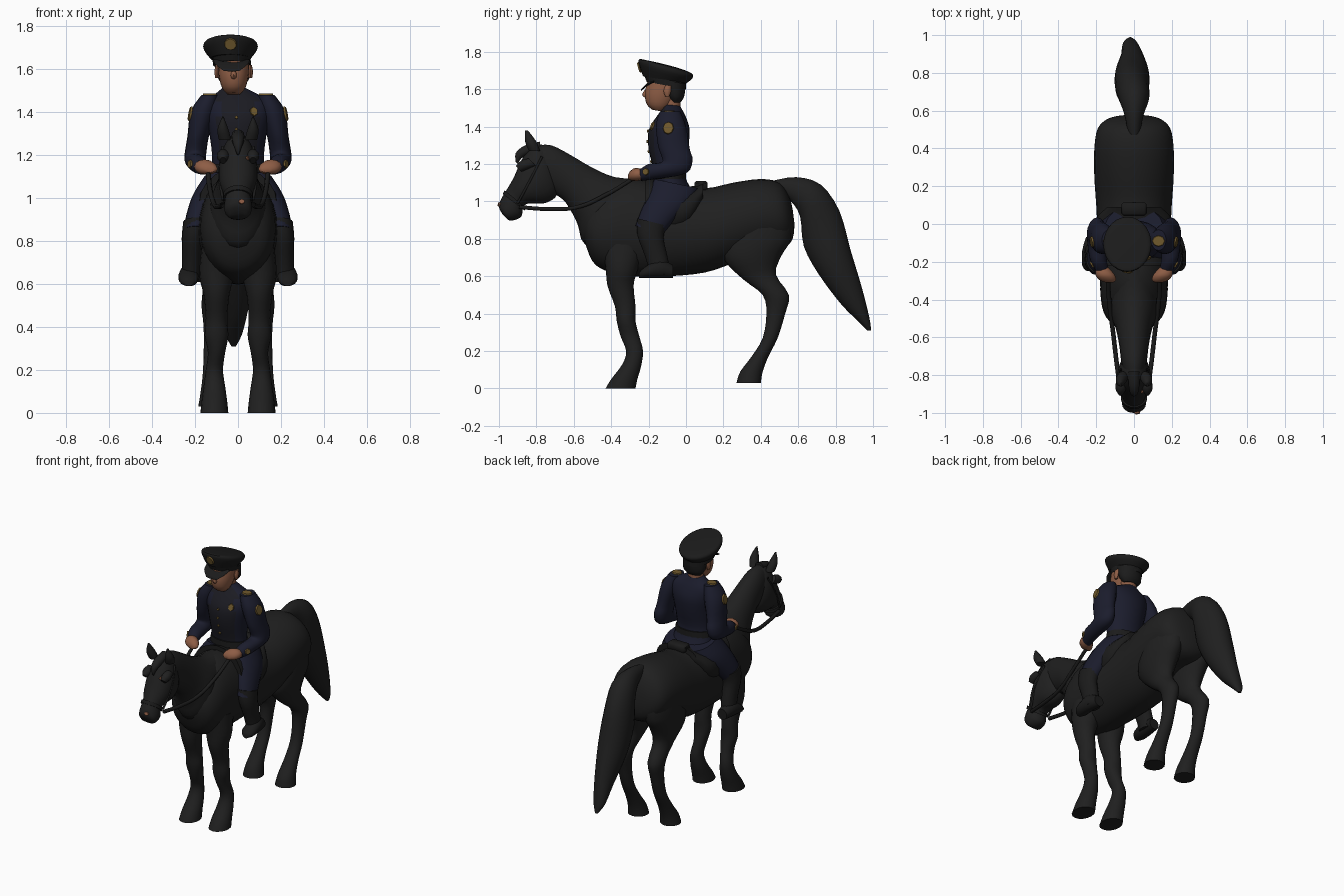
import bpy, bmesh, math
from mathutils import Vector

cube = bpy.data.objects.get("Cube")
if cube:
    bpy.data.objects.remove(cube, do_unlink=True)


def material(name, colour):
    mat = bpy.data.materials.new(name)
    mat.use_nodes = True
    mat.diffuse_color = (*colour, 1)
    mat.node_tree.nodes["Principled BSDF"].inputs["Base Color"].default_value = (*colour, 1)
    return mat


COAT = material("black coat", (.014, .014, .014))
LEATHER = material("black leather", (.011, .011, .011))
NAVY = material("navy cloth", (.011, .012, .026))
DARK = material("dark navy cloth", (.011, .011, .016))
SKIN = material("skin", (.27, .11, .06))
GOLD = material("gold", (.16, .1, .026))
parts = []


def add_object(name, bm, mat):
    bmesh.ops.recalc_face_normals(bm, faces=bm.faces)
    mesh = bpy.data.meshes.new(name)
    bm.to_mesh(mesh)
    bm.free()
    mesh.materials.append(mat)
    obj = bpy.data.objects.new(name, mesh)
    bpy.context.collection.objects.link(obj)
    parts.append(obj)
    return obj


def catmull(a, b, c, d, t):
    return (b * 2 + (c - a) * t + (a * 2 - b * 5 + c * 4 - d) * t * t
            + (b * 3 - a - c * 3 + d) * t * t * t) / 2


def loft(name, mat, stations, x=0, sides=20, steps=3, side=1):
    """Skin elliptical rings. Each station, in hundredths, holds two opposite
    edge points (y, z, y, z), the half width and an optional x centre."""
    rows = [s if len(s) > 5 else (*s, x) for s in stations]
    ends = [rows[0]] + rows + [rows[-1]]
    dense = []
    for a, b, c, d in zip(ends, ends[1:], ends[2:], ends[3:]):
        for k in range(steps):
            dense.append([catmull(*v, k / steps) for v in zip(a, b, c, d)])
    dense.append(rows[-1])
    bm = bmesh.new()
    rings = []
    for y1, z1, y2, z2, width, cx in dense:
        ring = []
        for i in range(sides):
            angle = math.tau * i / sides
            c, s = math.cos(angle), math.sin(angle)
            p = Vector((side * (cx + width * s), (y1 + y2 + (y1 - y2) * c) / 2,
                        (z1 + z2 + (z1 - z2) * c) / 2))
            ring.append(bm.verts.new(p / 100))
        rings.append(ring)
    for r, q in zip(rings, rings[1:]):
        for i in range(sides):
            j = (i + 1) % sides
            bm.faces.new((r[i], r[j], q[j], q[i]))
    bm.faces.new(rings[0])
    bm.faces.new(rings[-1])
    return add_object(name, bm, mat)


def pair(name, mat, stations, **options):
    return [loft(f"{word}_{name}", mat, stations, side=s, **options)
            for word, s in (("left", 1), ("right", -1))]


def plate(name, mat, target, spot, width, height, sides=10):
    """Thin disc lying on the nearest surface of the target."""
    bpy.context.view_layer.update()
    _, place, normal, _ = target.closest_point_on_mesh(Vector(spot))
    bm = bmesh.new()
    bmesh.ops.create_cone(bm, cap_ends=True, segments=sides, radius1=1, radius2=.9, depth=.009)
    bmesh.ops.scale(bm, vec=(width, height, 1), verts=bm.verts)
    turn = normal.to_track_quat("Z", "Y").to_matrix().to_4x4()
    bmesh.ops.transform(bm, matrix=turn, verts=bm.verts)
    bmesh.ops.translate(bm, vec=place + normal * .003, verts=bm.verts)
    return add_object(name, bm, mat)


def strap(name, points, thickness):
    curve = bpy.data.curves.new(name, "CURVE")
    curve.dimensions = "3D"
    curve.bevel_depth = thickness
    curve.bevel_resolution = 1
    spline = curve.splines.new("BEZIER")
    spline.bezier_points.add(len(points) - 1)
    for knot, p in zip(spline.bezier_points, points):
        knot.co = p
        knot.handle_left_type = knot.handle_right_type = "AUTO"
    curve.materials.append(LEATHER)
    bpy.context.collection.objects.link(bpy.data.objects.new(name, curve))


# Horse body, neck and head
loft("horse_body", COAT, [
    (-55, 86, -54, 78, 5), (-53, 96, -50, 68, 13), (-44, 106, -43, 63, 17),
    (-30, 112, -30, 60, 18), (-10, 109, -10, 60, 19), (10, 107, 10, 62, 20),
    (25, 110, 25, 67, 21), (40, 112, 40, 73, 21), (50, 110, 52, 75, 19),
    (55, 103, 57, 80, 13), (57, 96, 58, 88, 4)], sides=28)
loft("horse_neck", COAT, [
    (-24, 112, -38, 75, 11), (-38, 113, -54, 77, 13), (-50, 118, -58, 88, 10),
    (-62, 125, -64, 99, 8), (-72, 130, -70, 104, 7), (-80, 130, -76, 108, 6)])
head = loft("horse_head", COAT, [
    (-75, 130, -68, 107, 5), (-82, 130, -70, 102, 8), (-88, 122, -76, 99, 9),
    (-92, 113, -84, 99, 8), (-96, 106, -87, 97, 6), (-99, 101, -88, 92, 6.5),
    (-100, 97, -92, 90, 6), (-98, 93, -95, 90, 4)])
pair("horse_ear", COAT, [(-84, 127, -78, 127, 3, 6), (-86, 132, -80, 132, 2.7, 7),
                         (-86, 138, -84.5, 138, .3, 7)], sides=10)
pair("horse_brow", COAT, [(-84, 123, -80, 119, 2, 7), (-88, 122, -85, 117, 3, 7),
                          (-91, 119, -88, 116, 1.5, 7)], sides=10)
loft("forelock", COAT, [(-78, 132, -78, 127, 3), (-86, 130, -84, 125, 3),
                        (-91, 126, -88, 123, 2), (-91, 121, -90, 120, .5)], sides=10)

# Horse legs and tail
pair("foreleg", COAT, [
    (-45, 78, -22, 76, 8, 9), (-43, 65, -26, 63, 8, 10), (-42, 55, -28, 55, 6, 10),
    (-38, 44, -27, 44, 5, 10), (-37, 36, -27, 36, 5.5, 10), (-35, 28, -25, 28, 4, 10),
    (-32, 20, -23, 20, 4, 11), (-34, 13, -24, 12, 5, 11), (-40, 5, -26, 5, 6, 11),
    (-43, 0, -27, 0, 6.5, 11)], sides=16)
pair("hind_leg", COAT, [
    (23, 92, 56, 96, 9, 10), (20, 78, 56, 80, 9, 11), (21, 68, 51, 71, 8, 11),
    (31, 58, 48, 61, 5.5, 11), (41, 50, 55, 50, 5, 12), (43, 40, 53, 40, 4, 12),
    (41, 27, 49, 27, 4, 12), (35, 17, 44, 17, 4.5, 12), (29, 9, 41, 9, 5.5, 12),
    (27, 3, 40, 3, 6.5, 12)], sides=16)
loft("horse_tail", COAT, [
    (46, 111, 48, 105, 3), (59, 113, 56, 100, 5), (72, 109, 61, 92, 8),
    (82, 95, 63, 76, 9, -1), (88, 74, 71, 61, 9, -1), (94, 54, 83, 45, 6, -1),
    (98, 38, 92, 36, 4, -2), (99, 31, 97, 31, 1, -2)])

# Tack
loft("saddle", LEATHER, [(-22, 114, -22, 82, 18), (-10, 110, -10, 78, 20.5),
                         (2, 108, 2, 84, 20.5), (9, 110, 9, 98, 14)])
bm = bmesh.new()
bmesh.ops.create_cube(bm, size=1)
bmesh.ops.scale(bm, vec=(.13, .07, .05), verts=bm.verts)
bmesh.ops.bevel(bm, geom=bm.edges[:], offset=.01, segments=1, affect="EDGES")
bmesh.ops.translate(bm, vec=(0, .08, 1.085), verts=bm.verts)
add_object("saddle_roll", bm, LEATHER)
loft("noseband", LEATHER, [(-97, 106, -86, 97, 7), (-98, 104, -86, 95, 7)], steps=1)
for word, s in (("left", 1), ("right", -1)):
    strap(f"{word}_rein", [(s * .07, -.89, .97), (s * .09, -.75, .96), (s * .11, -.58, .97),
                           (s * .13, -.42, 1.04), (s * .14, -.27, 1.13)], .012)
    strap(f"{word}_cheek_strap", [(s * .07, -.9, .99), (s * .085, -.84, 1.1),
                                  (s * .07, -.77, 1.24)], .007)

# Rider torso and limbs
torso = loft("jacket", NAVY, [
    (-17, 103, 5, 103, 15), (-17, 115, -1, 115, 12), (-20, 128, 1, 128, 13),
    (-20, 138, 2, 138, 15), (-16, 145, 0, 145, 15), (-13, 149, -2, 149, 9, -1),
    (-12, 152, -3, 151, 5, -2)], sides=24)
torso.data.materials.append(DARK)
for face in torso.data.polygons:
    face.material_index = int(face.normal.y < -.5 and abs(face.center.x) < .09)
loft("belt", LEATHER, [(-18, 116, 0, 116, 12.5), (-18, 112, 0, 112, 13)], steps=1)
sleeves = pair("sleeve", NAVY, [
    (-14, 148, -3, 148, 4, 13), (-16, 141, 0, 140, 6, 16), (-15, 130, 2, 128, 5, 18.5),
    (-13, 124, 3.5, 122, 5, 19.5), (-13, 121, 0, 115, 5, 20), (-20, 120, -16, 112, 4.5, 19),
    (-25, 117, -24, 111, 3.5, 17)], sides=16)
pair("hand", SKIN, [(-23, 117, -22, 112, 3, 17), (-27, 118, -26, 111, 5, 15.5),
                    (-30, 116, -29, 111, 4.5, 14), (-31, 114, -31, 112, 2, 13)], sides=12)
pair("trouser_leg", NAVY, [
    (-17, 112, 7, 107, 8, 8), (-20, 104, 3, 99, 7, 14), (-24, 95, -6, 90, 6, 18),
    (-27, 87, -12, 83, 5.5, 20)], sides=16)
pair("boot", LEATHER, [
    (-26, 91, -10, 87, 6, 19.5), (-26, 82, -12, 81, 5.2, 21), (-22, 71, -10, 71, 4.5, 21.5),
    (-19, 61, -8, 61, 4.5, 22)], sides=16)
pair("boot_foot", LEATHER, [
    (-25, 62, -25, 59, 2, 23), (-22, 65, -22, 59, 4.5, 23), (-14, 69, -14, 59, 4.5, 23),
    (-7, 66, -7, 59, 3.5, 22)], sides=14)

# Rider head and cap
loft("neck", SKIN, [(-12, 147, -3, 147, 5), (-13, 157, -3, 156, 5)], x=-2, sides=14)
loft("face", SKIN, [(-18, 149, -12, 148, 3), (-21, 152, -8, 151, 5.5),
                    (-22, 158, -4, 157, 7), (-20, 166, -2, 164, 7.2)], x=-2)
loft("nose", SKIN, [(-21, 161, -20, 161, .8), (-23.5, 157, -20, 157, 1.4),
                    (-21, 155, -20, 155, .8)], x=-2, sides=8)
loft("hair", LEATHER, [(-8, 153, -3, 153, 5), (-11, 157, -1, 156, 7.6),
                       (-15, 165, 0, 163, 8)], x=-2)
for s in (-1, 1):
    loft("left_ear" if s > 0 else "right_ear", SKIN, [
        (-11, 156, -9, 156, .8), (-12, 159, -8, 159, 1.2), (-11, 162, -8, 162, .6)],
        x=s * 7.8 - 2, sides=8)
loft("cap_band", LEATHER, [(-21, 164, 0, 160, 8.6), (-23, 169, 0, 165, 9.2)], x=-3, sides=24)
cap = loft("cap_crown", LEATHER, [
    (-23, 167, 0, 163, 9.3), (-25, 173, 3.5, 166, 12.5), (-25, 176, 3, 168.5, 12),
    (-21, 175.5, -3, 171, 8), (-14, 174, -10, 173, 1)], x=-3.5, sides=28)
loft("cap_visor", LEATHER, [(-17, 165, -17, 163.5, 8.5), (-21, 163, -21, 161.5, 7.5),
                            (-24, 160, -24, 159, 4)], x=-3)

# Gold trim and small face markings
plate("cap_badge", GOLD, cap, (-.035, -.27, 1.71), .03, .03)
plate("chest_badge", GOLD, torso, (.08, -.2, 1.41), .02, .024, 6)
for k in range(4):
    plate(f"button_{k}", GOLD, torso, (-.01, -.23, 1.2 + k * .06), .008, .008, 8)
for sleeve, s in zip(sleeves, (1, -1)):
    plate("shoulder_board", GOLD, sleeve, (s * .13, -.09, 1.5), .035, .03, 8)
    plate("sleeve_patch", GOLD, sleeve, (s * .26, -.1, 1.4), .03, .035, 8)
    plate("cuff_trim", GOLD, sleeve, (s * .25, -.23, 1.16), .02, .02, 6)
plate("eye_marking", SKIN, head, (.08, -.9, 1.2), .025, .012, 8)
plate("nose_marking", SKIN, head, (.02, -1.02, .99), .015, .012, 8)

# Smooth shading with sharp rims
bpy.ops.object.select_all(action="DESELECT")
for obj in parts:
    obj.select_set(True)
bpy.context.view_layer.objects.active = parts[0]
bpy.ops.object.shade_smooth_by_angle(angle=math.radians(45))
